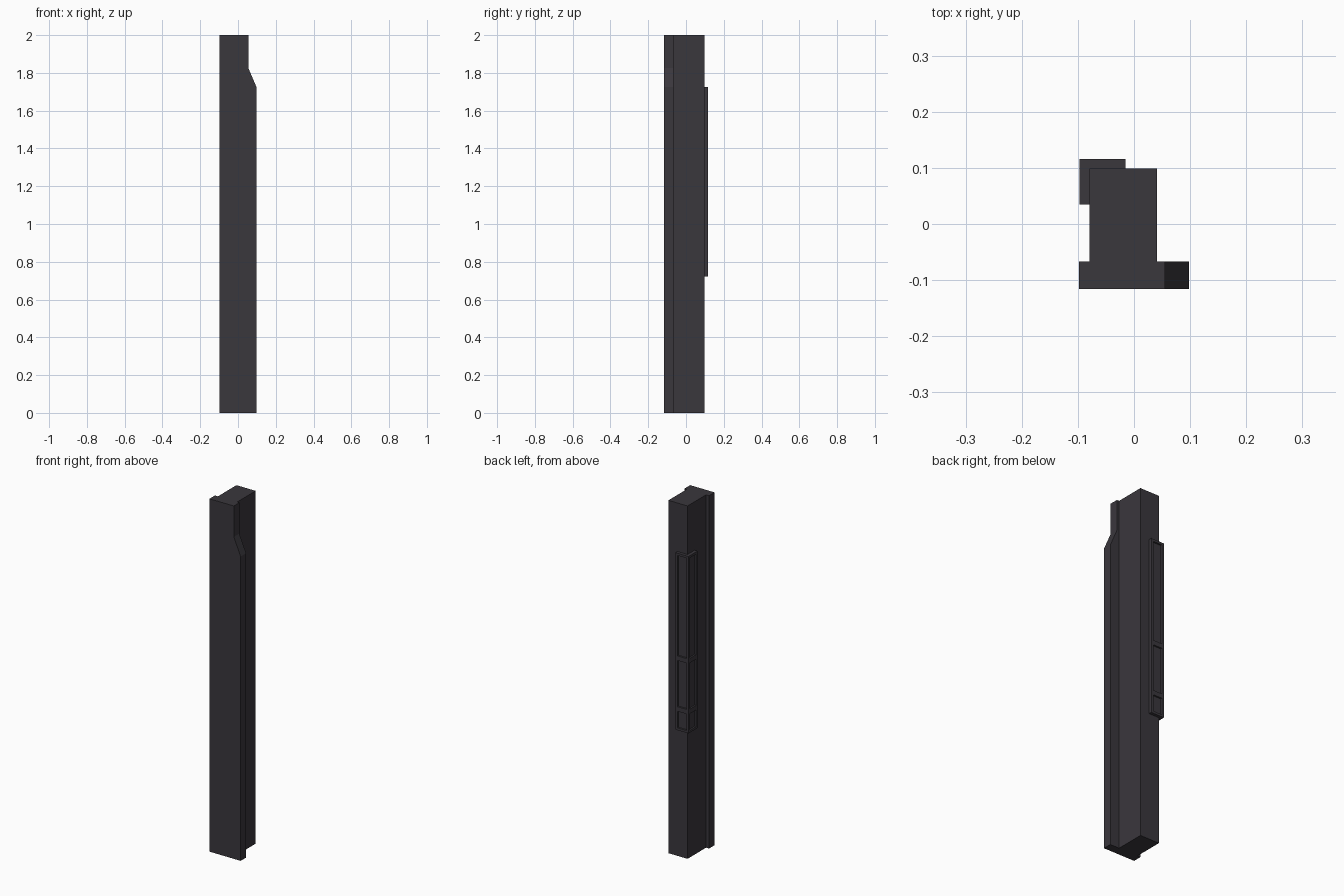
import bpy, bmesh
from mathutils import Vector

if "Cube" in bpy.data.objects:
    bpy.data.objects.remove(bpy.data.objects["Cube"])


def material(name, rgb):
    m = bpy.data.materials.new(name)
    m.diffuse_color = (*rgb, 1)
    m.use_nodes = True
    m.node_tree.nodes["Principled BSDF"].inputs["Base Color"].default_value = m.diffuse_color
    return m


DARK = material("dark_grey_metal", (0.042, 0.038, 0.046))
RED = material("red_light", (0.75, 0.03, 0.03))


def finish(bm, name, mats):
    bmesh.ops.recalc_face_normals(bm, faces=bm.faces)
    me = bpy.data.meshes.new(name)
    bm.to_mesh(me)
    bm.free()
    for m in mats:
        me.materials.append(m)
    ob = bpy.data.objects.new(name, me)
    bpy.context.collection.objects.link(ob)
    return ob


def box(lo, hi):
    bm = bmesh.new()
    bmesh.ops.create_cube(bm, size=1)
    for v in bm.verts:
        v.co = Vector([lo[i] + (v.co[i] + 0.5) * (hi[i] - lo[i]) for i in range(3)])
    return bm


# Main post behind the front plate
finish(box((-0.079, -0.067, 0), (0.041, 0.099, 2)), "post_core", [DARK])

# Front plate: side outline steps in near the top, extruded backwards
bm = bmesh.new()
outline = [(-0.098, 0), (0.098, 0), (0.098, 1.725), (0.055, 1.825), (0.055, 2), (-0.098, 2)]
f = bm.faces.new([bm.verts.new((x, -0.116, z)) for x, z in outline])
ext = bmesh.ops.extrude_face_region(bm, geom=[f], use_keep_orig=True)
bmesh.ops.translate(bm, vec=(0, 0.049, 0),
                    verts=[g for g in ext["geom"] if isinstance(g, bmesh.types.BMVert)])
bmesh.ops.recalc_face_normals(bm, faces=bm.faces)

# Groove along the right edge of the plate, following its outline
edge_faces = [f for f in bm.faces if f.normal.x > 0.5]
bmesh.ops.inset_region(bm, faces=edge_faces, thickness=0.009, use_even_offset=True)
ext = bmesh.ops.extrude_face_region(bm, geom=edge_faces)
bmesh.ops.translate(bm, vec=(-0.01, 0, 0),
                    verts=[g for g in ext["geom"] if isinstance(g, bmesh.types.BMVert)])
bmesh.ops.recalc_face_normals(bm, faces=bm.faces)
# Red light strip on the hidden front wall of the groove
for f in bm.faces:
    y = f.calc_center_median().y
    if f.normal.y > 0.9 and -0.112 < y < -0.1:
        f.material_index = 1
finish(bm, "front_plate", [DARK, RED])

# Corner bracket with three recessed panels on each outer face
bm = box((-0.097, 0.035, 0.722), (-0.015, 0.116, 1.725))
for z in (0.842, 1.13):
    bmesh.ops.bisect_plane(bm, geom=bm.verts[:] + bm.edges[:] + bm.faces[:],
                           plane_co=(0, 0, z), plane_no=(0, 0, 1))
bmesh.ops.recalc_face_normals(bm, faces=bm.faces)
panels = [f for f in bm.faces if f.normal.x < -0.9 or f.normal.y > 0.9]
bmesh.ops.inset_individual(bm, faces=panels, thickness=0.013, use_even_offset=True)
bmesh.ops.inset_individual(bm, faces=panels, thickness=0.001, depth=-0.008, use_even_offset=True)
finish(bm, "corner_bracket", [DARK])
